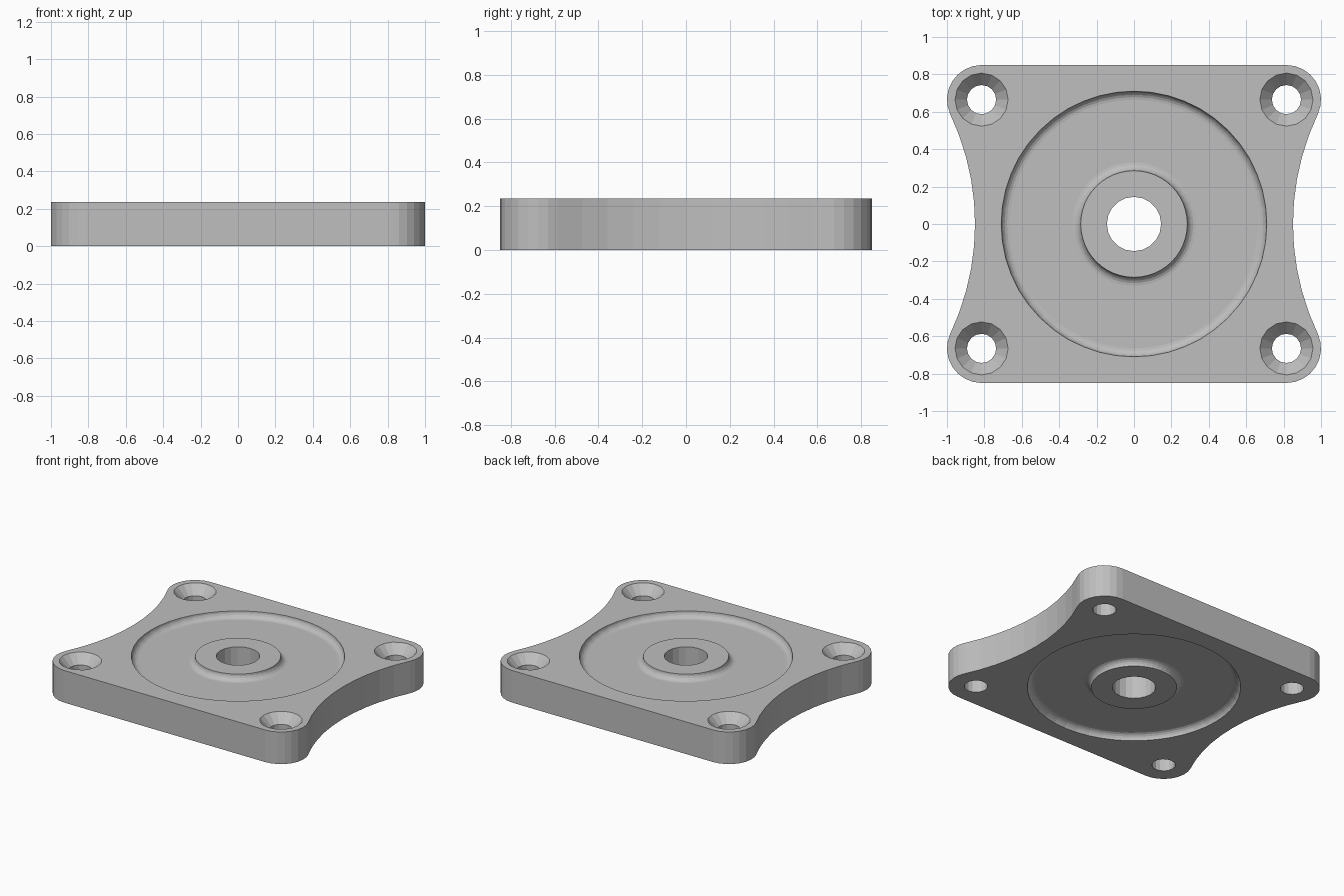
import bpy, bmesh, math
from math import sin, cos, pi, radians

cube = bpy.data.objects.get("Cube")
if cube:
    bpy.data.objects.remove(cube)

T = 0.236                      # plate thickness
DEPTH = 0.045                  # groove depth and fillet radius
HX, HY, RC = 0.815, 0.665, 0.185   # corner centre and radius

metal = bpy.data.materials.new("grey_metal")
metal.use_nodes = True
grey = (0.52, 0.52, 0.52, 1)
metal.diffuse_color = grey
metal.node_tree.nodes["Principled BSDF"].inputs["Base Color"].default_value = grey


def finish(name, bm):
    bmesh.ops.recalc_face_normals(bm, faces=bm.faces)
    mesh = bpy.data.meshes.new(name)
    bm.to_mesh(mesh)
    bm.free()
    mesh.materials.append(metal)
    obj = bpy.data.objects.new(name, mesh)
    bpy.context.collection.objects.link(obj)
    return obj


def lathe(name, profile, steps, x=0, y=0, closed=False):
    """Revolve an (r, z) profile round a vertical axis at x, y."""
    bm = bmesh.new()
    rings = [[bm.verts.new((x + r * cos(2 * pi * i / steps),
                            y + r * sin(2 * pi * i / steps), z))
              for i in range(steps)] for r, z in profile]
    pairs = list(zip(rings, rings[1:]))
    if closed:
        pairs.append((rings[-1], rings[0]))
    else:
        bm.faces.new(rings[0])
        bm.faces.new(rings[-1])
    for a, b in pairs:
        for i in range(steps):
            j = (i + 1) % steps
            bm.faces.new((a[i], a[j], b[j], b[i]))
    return finish(name, bm)


def arc(cx, cy, r, a0, a1, n):
    return [(cx + r * cos(a0 + (a1 - a0) * i / n),
             cy + r * sin(a0 + (a1 - a0) * i / n)) for i in range(n + 1)]


# Plate outline: rounded corners joined by concave sides
waist = HX + 0.035
gap = waist - HX
R = (HY**2 + gap**2 - RC**2) / (2 * (RC - gap))
tangent = math.atan2(HY, R + gap)
corner = arc(HX, HY, RC, -tangent, pi / 2, 8)
side = arc(waist + R, 0, R, pi + tangent, pi - tangent, 10)[1:-1]
right = [(x, -y) for x, y in reversed(corner)] + side + corner
outline = right + [(-x, -y) for x, y in right]

bm = bmesh.new()
base = bm.faces.new([bm.verts.new((x, y, 0)) for x, y in outline])
up = bmesh.ops.extrude_face_region(bm, geom=[base])
bmesh.ops.translate(bm, vec=(0, 0, T),
                    verts=[v for v in up["geom"] if isinstance(v, bmesh.types.BMVert)])
plate = finish("flange_plate", bm)

# Groove cutters with filleted floors, above and below
fillet = arc(0.71 - DEPTH, 0, DEPTH, 0, -pi / 2, 5)
inner = arc(0.285 + DEPTH, 0, DEPTH, -pi / 2, -pi, 5)
groove = [(0.71, 0.1)] + fillet + inner + [(0.285, 0.1)]
cutters = [
    lathe("top_groove_cutter", [(r, T + z) for r, z in groove], 48, closed=True),
    lathe("bottom_groove_cutter", [(r, -z) for r, z in groove], 48, closed=True),
    lathe("bore_cutter", [(0.145, -0.1), (0.145, T + 0.1)], 20),
]

# Countersunk screw holes
sink = [(0.078, -0.1), (0.078, T - 0.066), (0.142, T), (0.142, T + 0.1)]
for sx in (-1, 1):
    for sy in (-1, 1):
        cutters.append(lathe("screw_hole_cutter", sink, 16, sx * HX, sy * HY))

for c in cutters:
    mod = plate.modifiers.new(c.name, 'BOOLEAN')
    mod.operation = 'DIFFERENCE'
    mod.solver = 'EXACT'
    mod.object = c

# Apply the cuts and remove the cutters
bpy.context.view_layer.update()
graph = bpy.context.evaluated_depsgraph_get()
cut = bpy.data.meshes.new_from_object(plate.evaluated_get(graph))
plate.modifiers.clear()
plate.data = cut
for c in cutters:
    bpy.data.objects.remove(c)
